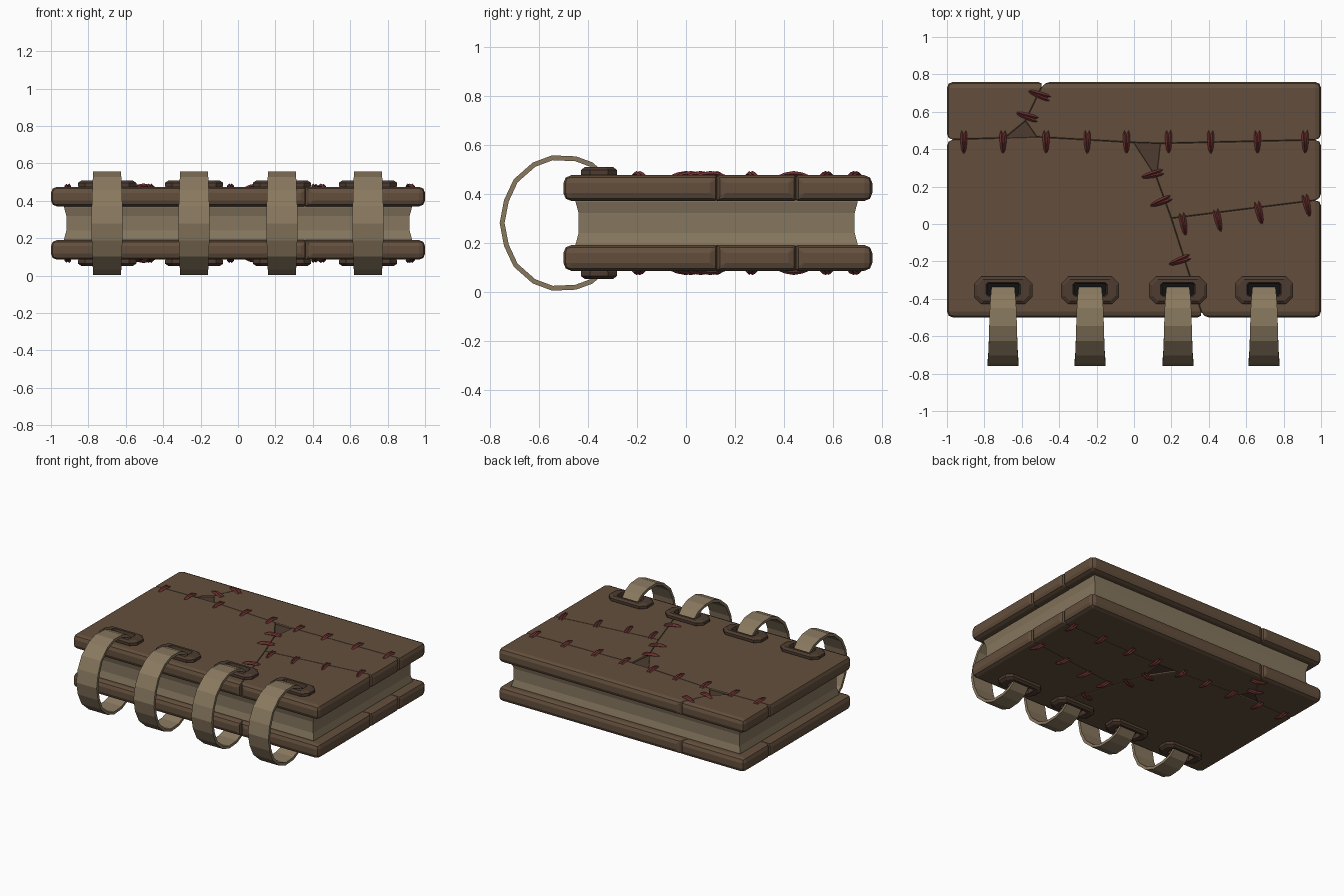
import bpy, bmesh, math
from mathutils import Vector

if "Cube" in bpy.data.objects:
    bpy.data.objects.remove(bpy.data.objects["Cube"])

MID = 0.28                      # the book is mirrored about this height
RING_X = (-0.70, -0.235, 0.235, 0.695)


def material(name, rgb):
    m = bpy.data.materials.new(name)
    m.diffuse_color = (*rgb, 1)
    m.use_nodes = True
    m.node_tree.nodes["Principled BSDF"].inputs["Base Color"].default_value = m.diffuse_color
    return m


LEATHER = material("leather", (0.125, 0.078, 0.046))
DARK_LEATHER = material("dark_leather", (0.075, 0.045, 0.029))
PAPER = material("paper", (0.24, 0.185, 0.115))
STRAP = material("strap", (0.25, 0.19, 0.115))
THREAD = material("thread", (0.16, 0.03, 0.03))
BLACK = material("black", (0.006, 0.006, 0.006))


def finish(name, bm, mat, mirror=True, bevel=0):
    bmesh.ops.recalc_face_normals(bm, faces=bm.faces)
    me = bpy.data.meshes.new(name)
    bm.to_mesh(me)
    bm.free()
    ob = bpy.data.objects.new(name, me)
    bpy.context.collection.objects.link(ob)
    ob.location.z = MID
    me.materials.append(mat)
    if bevel:
        b = ob.modifiers.new("bevel", 'BEVEL')
        b.width, b.segments, b.limit_method = bevel, 2, 'WEIGHT'
    if mirror:
        m = ob.modifiers.new("mirror", 'MIRROR')
        m.use_axis = (False, False, True)
    return ob


def loft(bm, loops, caps=True, closed=False):
    """Skin a list of equal-length point loops."""
    rows = [[bm.verts.new(p) for p in lp] for lp in loops]
    n = len(rows[0])
    pairs = list(zip(rows, rows[1:])) + ([(rows[-1], rows[0])] if closed else [])
    for a, b in pairs:
        for i in range(n):
            j = (i + 1) % n
            bm.faces.new((a[i], a[j], b[j], b[i]))
    if caps and not closed:
        bm.faces.new(rows[0])
        bm.faces.new(rows[-1])


def rect(x0, x1, y0, y1, z):
    return [(x0, y0, z), (x1, y0, z), (x1, y1, z), (x0, y1, z)]


def octagon(w, h, c, cx, cy, z):
    pts = [(w, h - c), (w - c, h), (c - w, h), (-w, h - c),
           (-w, c - h), (c - w, -h), (w - c, -h), (w, c - h)]
    return [(cx + x, cy + y, z) for x, y in pts]


# Page block with slightly hollow sides
bm = bmesh.new()
loft(bm, [rect(-.93 + d, .93 - d, -.45 + d, .70 - d, z)
          for z, d in ((-.11, 0), (-.085, 0), (-.04, .012), (.04, .012), (.085, 0), (.11, 0))])
finish("pages", bm, PAPER, mirror=False)

# Cover patches: heavy rounding on the rim, light grooves along the seams
PATCHES = {
    "cover_main": [(-1, -.5), (.37, -.5), (.28, -.22), (.2, .03), (.12, .25),
                   (0, .435), (-.52, .465), (-.69, .46), (-1, .45)],
    "cover_lower_right": [(.37, -.5), (1, -.5), (1, .13), (.2, .03), (.28, -.22)],
    "cover_upper_right": [(.2, .03), (1, .13), (1, .45), (.14, .43), (.12, .25)],
    "cover_top_left": [(-1, .45), (-.69, .46), (-.58, .55), (-.48, .76), (-1, .76)],
    "cover_top_right": [(-.58, .55), (-.52, .465), (0, .435), (.14, .43),
                        (1, .45), (1, .76), (-.48, .76)],
}


def rim_sides(v):
    x, y = v.co.x, v.co.y
    return {k for k, on in enumerate((x < -.999, x > .999, y < -.499, y > .759)) if on}


for name, pts in PATCHES.items():
    bm = bmesh.new()
    loft(bm, [[(x, y, z) for x, y in pts] for z in (.09, .195)])
    weight = bm.edges.layers.float.new("bevel_weight_edge")
    for e in bm.edges:
        a, b = e.verts
        vertical = abs(a.co.z - b.co.z) > .01
        on_rim = bool(rim_sides(a) & rim_sides(b))
        e[weight] = 1 if on_rim else (0 if vertical else .25)
    finish(name, bm, LEATHER, bevel=.032)

# Backing board seen through the gaps between patches
bm = bmesh.new()
loft(bm, [rect(-.96, .96, -.46, .72, z) for z in (.105, .183)])
finish("cover_backing", bm, DARK_LEATHER)

# Stitches: x, y, angle in degrees; each is two thin arched strands
STITCHES = [(x, .44, 90) for x in (-.91, -.70, -.47, -.25, -.04, .185, .41, .66, .915)]
STITCHES += [(.265, .0, 100), (.45, .02, 103), (.67, .06, 103), (.925, .10, 103),
             (.10, .265, 15), (.145, .12, 22), (.245, -.195, 20),
             (-.505, .69, -20), (-.57, .575, -18)]
bm = bmesh.new()
for x, y, ang in STITCHES:
    for s in (-1, 1):
        a = math.radians(ang + 4 * s)
        along = Vector((math.cos(a), math.sin(a), 0))
        side = Vector((-along.y, along.x, 0))
        loops = []
        for t, z, r in ((-1, .188, .003), (-.5, .197, .009), (0, .201, .011),
                        (.5, .197, .009), (1, .188, .003)):
            c = Vector((x, y, z)) + along * t * .072 + side * s * .007
            loops.append([c + side * r, c + Vector((0, 0, r)),
                          c - side * r, c - Vector((0, 0, r))])
        loft(bm, loops)
finish("stitches", bm, THREAD)

# Strap path: y, z, half width (upper half, mirrored into the full arc)
ARC = [(-.345, .20, .062), (-.385, .238, .066), (-.45, .262, .071), (-.545, .266, .074),
       (-.62, .238, .076), (-.695, .172, .079), (-.733, .09, .082)]
ARC = ARC + [(-.75, 0, .083)] + [(y, -z, w) for y, z, w in reversed(ARC)]

for i, cx in enumerate(RING_X, 1):
    # Eyelet collar
    bm = bmesh.new()
    loft(bm, [octagon(.148, .068, .035, cx, -.355, .185),
              octagon(.156, .074, .038, cx, -.355, .200),
              octagon(.156, .074, .038, cx, -.355, .216),
              octagon(.138, .058, .032, cx, -.355, .228),
              octagon(.092, .036, .010, cx, -.35, .228),
              octagon(.082, .030, .008, cx, -.35, .190)], closed=True)
    finish(f"eyelet_{i}", bm, DARK_LEATHER)

    # Dark slot inside the eyelet
    bm = bmesh.new()
    loft(bm, [octagon(.09, .036, .01, cx, -.35, z) for z in (.190, .199)])
    finish(f"eyelet_slot_{i}", bm, BLACK)

    # Binding strap
    bm = bmesh.new()
    loops = []
    for k, (y, z, w) in enumerate(ARC):
        y0, z0, _ = ARC[max(k - 1, 0)]
        y1, z1, _ = ARC[min(k + 1, len(ARC) - 1)]
        n = Vector((0, z1 - z0, y0 - y1)).normalized() * .01
        p = Vector((cx, y, z))
        dx = Vector((w, 0, 0))
        loops.append([p - dx - n, p + dx - n, p + dx + n, p - dx + n])
    loft(bm, loops)
    finish(f"strap_{i}", bm, STRAP, mirror=False)
